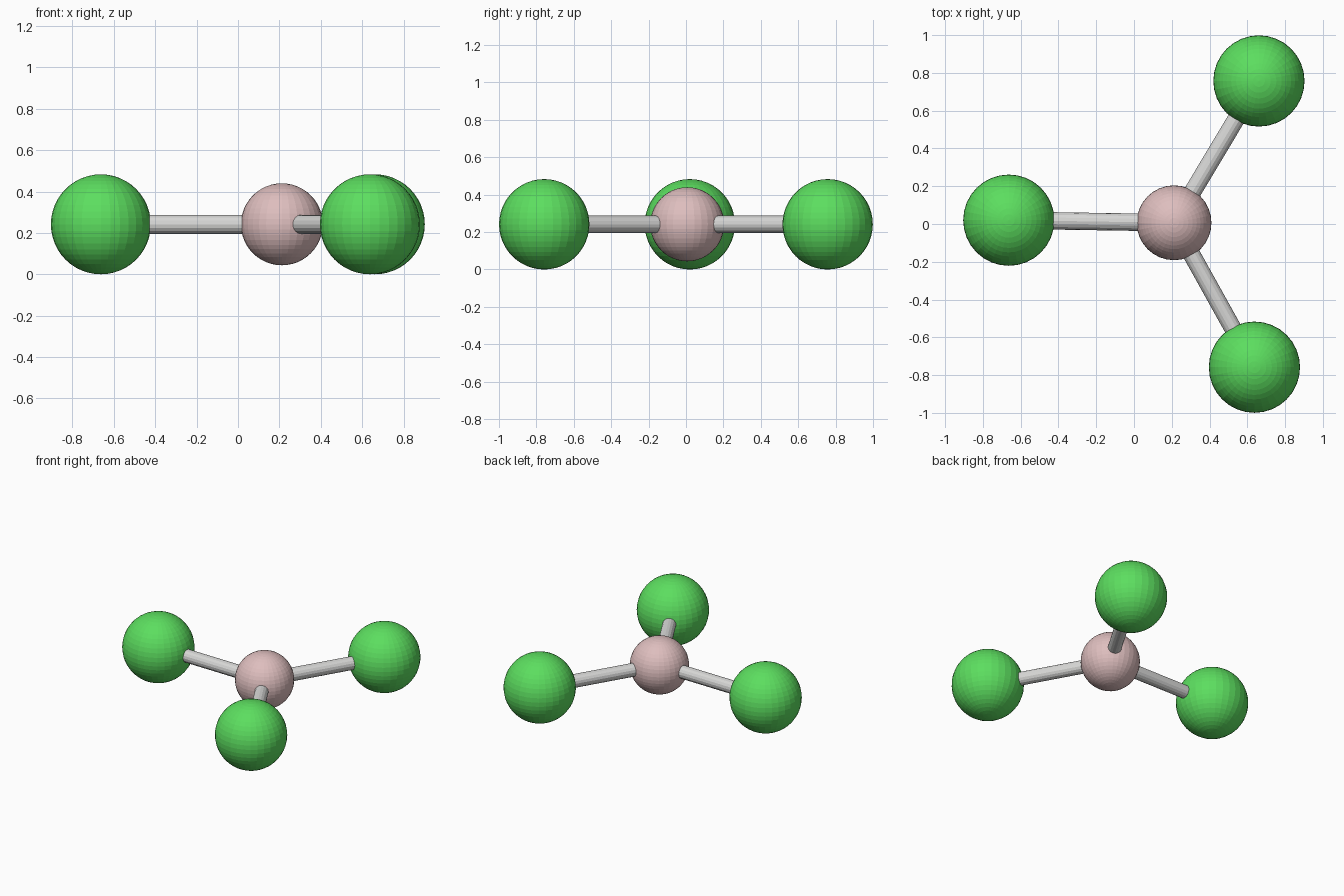
import bpy
from math import radians
from mathutils import Vector, Matrix

if "Cube" in bpy.data.objects:
    bpy.data.objects.remove(bpy.data.objects["Cube"])

ATOM_R, CORE_R, BOND_R, BOND_LEN = 0.2415, 0.198, 0.046, 0.875
CENTRE = Vector((0.212, 0.0065, ATOM_R))


def material(name, rgb):
    m = bpy.data.materials.new(name)
    m.diffuse_color = (*rgb, 1)
    m.use_nodes = True
    m.node_tree.nodes["Principled BSDF"].inputs["Base Color"].default_value = m.diffuse_color
    return m


green = material("green", (0.107, 0.73, 0.115))
pink = material("dusty_pink", (0.73, 0.515, 0.515))
grey = material("light_grey", (0.68, 0.68, 0.67))


def finish(name, mat):
    ob = bpy.context.object
    ob.name = name
    ob.data.materials.append(mat)
    return ob


def ball(name, pos, r, mat):
    bpy.ops.mesh.primitive_uv_sphere_add(segments=32, ring_count=24, radius=r, location=pos)
    finish(name, mat)


def rod(name, a, b, mat):
    d = b - a
    bpy.ops.mesh.primitive_cylinder_add(vertices=16, radius=BOND_R, depth=d.length,
                                        location=(a + b) / 2,
                                        rotation=d.to_track_quat('Z', 'Y').to_euler())
    finish(name, mat)


# central ball
ball("centre_ball", CENTRE, CORE_R, pink)

# three outer balls on rods, 120 degrees apart
for label, angle in (("back", 59.1), ("left", 179.1), ("front", 299.1)):
    offset = Matrix.Rotation(radians(angle), 3, 'Z') @ Vector((BOND_LEN, 0, 0))
    ball(label + "_ball", CENTRE + offset, ATOM_R, green)
    rod(label + "_rod", CENTRE, CENTRE + offset, grey)
